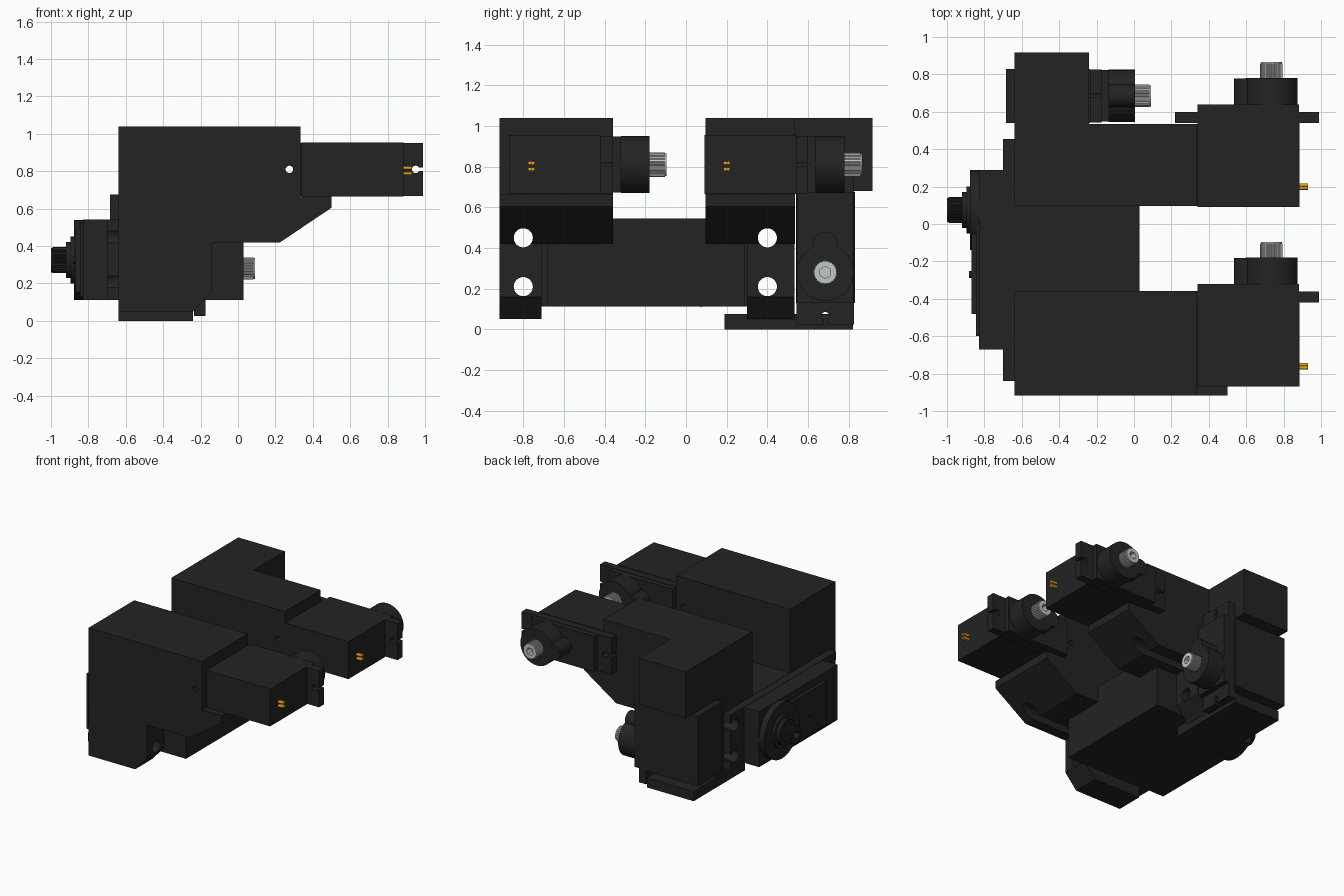
import bpy, bmesh, math
from mathutils import Matrix, Vector

if "Cube" in bpy.data.objects:
    bpy.data.objects.remove(bpy.data.objects["Cube"])


def material(name, rgb):
    m = bpy.data.materials.new(name)
    m.diffuse_color = (*rgb, 1)
    m.use_nodes = True
    m.node_tree.nodes["Principled BSDF"].inputs["Base Color"].default_value = m.diffuse_color
    return m


BLACK = material("anodised_black", (0.017, 0.017, 0.017))
STEEL = material("bright_steel", (0.55, 0.57, 0.57))
GOLD = material("gold_contact", (0.75, 0.36, 0.01))
ID = Matrix.Identity(4)


def finish(name, bm, mat, frame=ID):
    bmesh.ops.recalc_face_normals(bm, faces=bm.faces)
    me = bpy.data.meshes.new(name)
    bm.to_mesh(me)
    bm.free()
    me.transform(frame)
    me.materials.append(mat)
    me.shade_smooth()
    me.set_sharp_from_angle(angle=math.radians(25))
    ob = bpy.data.objects.new(name, me)
    bpy.context.collection.objects.link(ob)
    return ob


def box(name, lo, hi, mat=BLACK, frame=ID):
    bm = bmesh.new()
    bmesh.ops.create_cube(bm, size=1)
    lo, hi = Vector(lo), Vector(hi)
    for v in bm.verts:
        v.co = (lo + hi) / 2 + v.co * (hi - lo)
    return finish(name, bm, mat, frame)


def prism(name, pts, y0, y1, mat=BLACK, frame=ID):
    """Extrude an (x, z) outline along y."""
    bm = bmesh.new()
    face = bm.faces.new([bm.verts.new((x, y0, z)) for x, z in pts])
    ext = bmesh.ops.extrude_face_region(bm, geom=[face])
    for v in ext["geom"]:
        if isinstance(v, bmesh.types.BMVert):
            v.co.y = y1
    return finish(name, bm, mat, frame)


def disc(name, x, z, r, y0, y1, mat=BLACK, frame=ID, n=48, tooth=0.0):
    """Round (or knurled) cylinder along y."""
    pts = []
    for i in range(n):
        a = 2 * math.pi * i / n
        k = r - tooth * (i % 4 > 1)
        pts.append((x + k * math.cos(a), z + k * math.sin(a)))
    return prism(name, pts, y0, y1, mat, frame)


def cut(ob, cutters):
    """Subtract the cutters from the object and remove them."""
    for c in cutters:
        mod = ob.modifiers.new("cut", "BOOLEAN")
        mod.operation = "DIFFERENCE"
        mod.solver = "EXACT"
        mod.object = c
    bpy.context.view_layer.update()
    dg = bpy.context.evaluated_depsgraph_get()
    me = bpy.data.meshes.new_from_object(ob.evaluated_get(dg))
    ob.modifiers.clear()
    ob.data = me
    me.shade_smooth()
    me.set_sharp_from_angle(angle=math.radians(25))
    for c in cutters:
        bpy.data.objects.remove(c)


def frame(origin, u, t, w):
    """Local x, y, z axes -> world directions u, t, w."""
    m = Matrix((u, t, w)).transposed().to_4x4()
    m.translation = origin
    return m


def knob(name, r, y0, y1, mat, f):
    # knurled cap screw with a hexagonal socket
    k = disc(name, 0, 0, r, y0, y1 - 0.008, mat, f, 96, r * 0.08)
    rim = disc(name + "_rim", 0, 0, r * 0.93, y1 - 0.008, y1, mat, f)
    for ob in (k, rim):
        cut(ob, [disc("socket", 0, 0, r * 0.5, y0 + 0.03, y1 + 0.01, mat, f, 6)])


def slide_module(name, f):
    # body, notched mounting tab, cover, round cap with side boss
    box(name + "_body", (-0.395, -0.45, -0.145), (0.15, 0, 0.145), BLACK, f)
    tab = box(name + "_tab", (-0.515, 0, -0.141), (0.255, 0.06, 0.141), BLACK, f)
    cuts = []
    for u, e in ((-0.46, -0.53), (0.215, 0.27)):
        cuts.append(disc("hole", u, 0, 0.02, -0.02, 0.08, BLACK, f, 24))
        cuts.append(box("slot", (min(u, e), -0.02, -0.009),
                        (max(u, e), 0.08, 0.009), BLACK, f))
    cut(tab, cuts)
    box(name + "_cover", (-0.395, 0.06, -0.138), (0.147, 0.10, 0.138), BLACK, f)
    disc(name + "_cap", 0, 0, 0.14, 0.10, 0.24, BLACK, f, 64)
    disc(name + "_boss", -0.14, 0, 0.06, 0.10, 0.239, BLACK, f)
    knob(name + "_knob", 0.06, 0.24, 0.325, STEEL, f)
    # four contact pins
    for t in (-0.348, -0.332):
        for w in (-0.022, 0.008):
            disc_f = f @ Matrix.Translation((0, t, w)) @ Matrix.Rotation(-math.pi / 2, 4, "Z")
            disc(name + "_pin", 0, 0, 0.009, 0.14, 0.195, GOLD, disc_f, 16)


X, Y, Z = Vector((1, 0, 0)), Vector((0, 1, 0)), Vector((0, 0, 1))
ALONG_X = frame((0, 0, 0), -Y, X, Z)      # local y runs along world x


def bolt_holes(y):
    return [disc("bolt_hole", -y, z, 0.047, -0.9, 0.7, BLACK, ALONG_X, 32)
            for z in (0.21, 0.45)]


# two arms: upper beam with sloped nose and a chamfered lower leg
BEAM = [(-0.64, 0.42), (0.225, 0.42), (0.5, 0.605), (0.5, 0.664),
        (0.335, 0.664), (0.335, 1.04), (-0.64, 1.04)]
LEG = [(-0.64, 0.05), (-0.24, 0.05), (-0.14, 0.16), (-0.14, 0.43), (-0.64, 0.43)]
for name, y0, y1, l0, l1, hole in (("front", -0.918, -0.358, -0.918, -0.71, -0.8),
                                   ("rear", 0.096, 0.535, 0.30, 0.534, 0.4)):
    beam = prism(name + "_arm_beam", BEAM, y0, y1)
    cut(beam, bolt_holes(hole) + [disc("cross_hole", 0.275, 0.81, 0.021, -1, 1, n=24)])
    leg = prism(name + "_arm_leg", LEG, l0, l1)
    cut(leg, bolt_holes(hole))

# rear arm side block and foot plate
box("rear_arm_side_block", (-0.64, 0.53, 0.68), (-0.24, 0.918, 1.04))
box("foot_plate", (-0.64, 0.19, 0), (-0.24, 0.82, 0.075))

# three small slide modules: front arm, rear arm, vertical
slide_module("front_slide", frame((0.735, -0.42, 0.81), X, Y, Z))
slide_module("rear_slide", frame((0.735, 0.54, 0.81), X, Y, Z))
slide_module("vertical_slide", frame((-0.235, 0.685, 0.28), -Z, X, -Y))

# large cross slide joining the arms
box("cross_slide_body", (-0.64, -0.68, 0.112), (0.03, 0.29, 0.545))
cross_tab = box("cross_slide_tab", (-0.70, -0.84, 0.112), (-0.64, 0.455, 0.543))
slots = bolt_holes(-0.8) + bolt_holes(0.4)
for y0, y1 in ((-0.86, -0.8), (0.4, 0.48)):
    for z in (0.21, 0.45):
        slots.append(box("slot", (-0.75, y0, z - 0.03), (-0.6, y1, z + 0.03)))
cut(cross_tab, slots)
box("cross_slide_cover", (-0.83, -0.67, 0.112), (-0.70, 0.289, 0.541))

# drive cap, stepped cover plates and black knob on the left
DRIVE = frame((0, 0.075, 0.325), Y, -X, Z)
disc("drive_cap", 0, 0, 0.214, 0.82, 0.877, BLACK, DRIVE, 64)
box("drive_cover_low", (-0.845, -0.60, 0.13), (-0.82, 0.075, 0.52))
box("drive_cover_high", (-0.87, -0.48, 0.155), (-0.82, 0.075, 0.495))
disc("cover_screw", -0.345, 0, 0.02, 0.86, 0.882, BLACK, DRIVE, 24)
disc("drive_flange", 0, 0, 0.125, 0.87, 0.895, BLACK, DRIVE, 64)
disc("drive_collar", 0, 0, 0.097, 0.89, 0.92, BLACK, DRIVE, 64)
knob("drive_knob", 0.07, 0.915, 1.0, BLACK, DRIVE)
